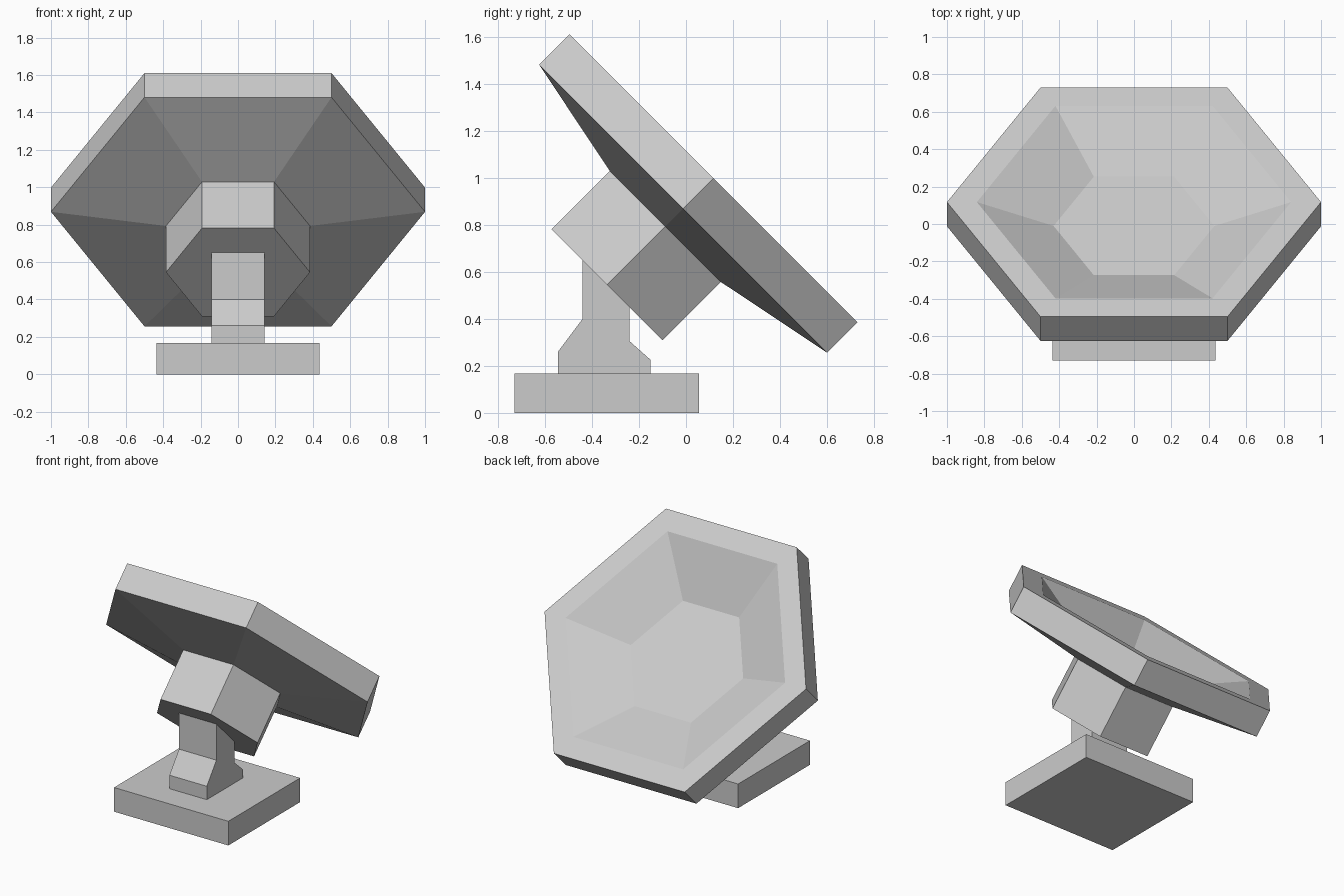
import bpy
import bmesh
from math import cos, sin, pi, radians

if "Cube" in bpy.data.objects:
    bpy.data.objects.remove(bpy.data.objects["Cube"])


def finish(name, bm):
    bmesh.ops.recalc_face_normals(bm, faces=bm.faces)
    mesh = bpy.data.meshes.new(name)
    bm.to_mesh(mesh)
    bm.free()
    obj = bpy.data.objects.new(name, mesh)
    bpy.context.collection.objects.link(obj)
    return obj


def loft(name, rings):
    """Skin a closed stack of vertex rings, capping both ends."""
    bm = bmesh.new()
    loops = [[bm.verts.new(p) for p in ring] for ring in rings]
    for a, b in zip(loops, loops[1:]):
        for i in range(len(a)):
            j = (i + 1) % len(a)
            bm.faces.new((a[i], a[j], b[j], b[i]))
    bm.faces.new(loops[0])
    bm.faces.new(loops[-1])
    return finish(name, bm)


def prism(name, profile, half_width):
    """Extrude a (y, z) side profile symmetrically along x."""
    return loft(name, [[(x, y, z) for y, z in profile] for x in (-half_width, half_width)])


def hexagon(r, h):
    return [(r * cos(k * pi / 3), r * sin(k * pi / 3), h) for k in range(6)]


# square base plate
prism("base_plate", [(-0.73, 0), (0.055, 0), (0.055, 0.167), (-0.73, 0.167)], 0.437)

# stand, cut to the slope of the hub underside
prism("stand", [(-0.545, 0.167), (-0.15, 0.167), (-0.15, 0.225), (-0.24, 0.305),
                (-0.24, 0.455), (-0.44, 0.655), (-0.44, 0.40), (-0.545, 0.26)], 0.143)

# hexagonal hub and hollow dish: (radius, height along the dish axis)
sections = [(0.385, -0.64), (0.385, -0.29), (1.0, -0.183), (1.0, 0),
            (0.84, 0), (0.43, -0.18)]
dish = loft("dish_with_hub", [hexagon(r, h) for r, h in sections])
dish.location = (0, 0.117, 0.998)
dish.rotation_euler = (radians(-45), 0, 0)
